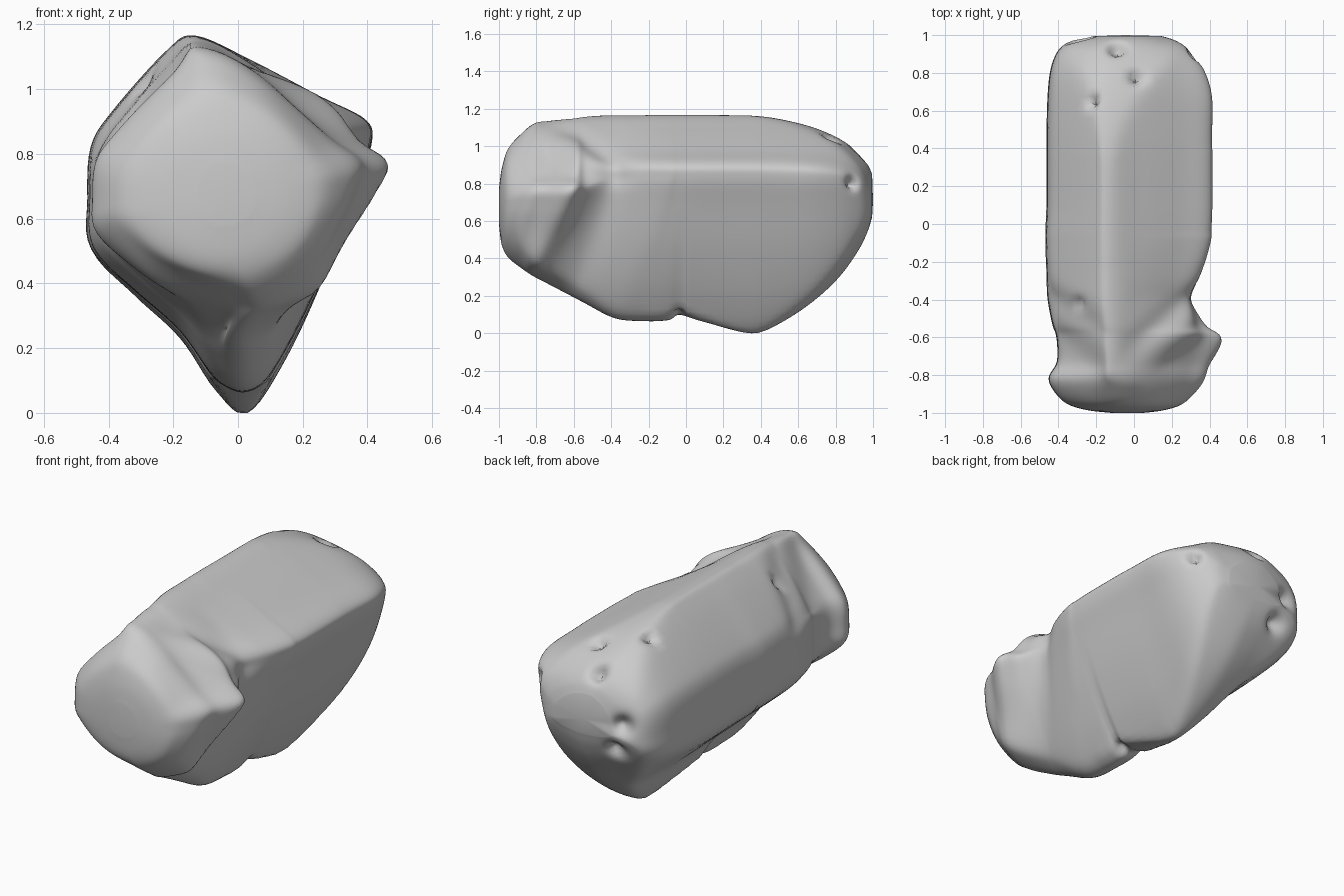
import bpy, bmesh, math
from mathutils import Vector

if "Cube" in bpy.data.objects:
    bpy.data.objects.remove(bpy.data.objects["Cube"])

CX, CZ = -0.05, 0.66
# Cross-sections (x, z), clockwise from the top ridge: long body and flared head
BODY = [(-.13, 1.165), (.05, 1.085), (.25, .98), (.395, .905), (.41, .83), (.36, .68),
        (.27, .43), (.15, .17), (.03, .0), (-.07, .07), (-.18, .23), (-.32, .36),
        (-.455, .50), (-.465, .66), (-.455, .82), (-.39, .93), (-.22, 1.12)]
HEAD = [(-.1, 1.13), (.08, 1.04), (.22, .935), (.35, .84), (.46, .77), (.42, .67),
        (.32, .48), (.21, .22), (.08, .06), (-.01, .12), (-.2, .28), (-.32, .38),
        (-.45, .52), (-.46, .66), (-.45, .78), (-.38, .87), (-.22, 1.03)]
# Stations along the length: y, left x, right x, bottom z, top z, roundness
STATIONS = [
    (-1.0, -.12, .05, .58, .77, 1), (-.985, -.25, .16, .47, .88, .95),
    (-.95, -.36, .26, .40, .99, .65), (-.88, -.43, .33, .345, 1.07, .3),
    (-.81, -.455, .375, .30, 1.125, .1), (-.73, -.41, .40, .26, 1.135, 0),
    (-.6, -.41, .47, .19, 1.15, 0), (-.53, -.43, .38, .155, 1.16, 0),
    (-.4, -.455, .315, .085, 1.165, 0), (-.28, -.46, .35, .065, 1.165, 0),
    (-.1, -.465, .40, .07, 1.165, 0), (-.03, -.465, .405, .095, 1.165, 0),
    (.1, -.46, .41, .06, 1.165, 0), (.35, -.46, .41, .0, 1.162, 0),
    (.5, -.46, .41, .05, 1.145, 0), (.68, -.455, .41, .17, 1.10, .03),
    (.82, -.44, .37, .30, 1.04, .15), (.92, -.40, .30, .44, .97, .35),
    (.97, -.33, .23, .54, .91, .6), (.995, -.22, .15, .62, .85, .8)]
# Surface pits: x, y, z, radius, depth
PITS = [(-.21, .66, 1.09, .035, .06), (0, .78, 1.03, .04, .06), (-.1, .92, .95, .05, .06),
        (.33, .89, .80, .04, .05), (.05, -.04, .11, .04, .03), (-.27, .93, .72, .06, .06),
        (-.22, .95, .56, .06, .06), (-.28, -.43, 1.03, .04, .03)]


def catmull(points, steps, closed):
    """Smooth curve through points of any dimension."""
    n, out = len(points), []
    get = (lambda i: points[i % n]) if closed else (lambda i: points[max(0, min(n - 1, i))])
    for i in range(n if closed else n - 1):
        p = [get(i + k) for k in (-1, 0, 1, 2)]
        for s in range(steps):
            t = s / steps
            out.append(tuple(.5 * (2 * b + (c - a) * t + (2 * a - 5 * b + 4 * c - d) * t * t
                                   + (3 * b - a - 3 * c + d) * t ** 3)
                             for a, b, c, d in zip(*p)))
    if not closed:
        out.append(points[-1])
    return out


def ease(a, b, v):
    t = max(0, min(1, (v - a) / (b - a)))
    return t * t * (3 - 2 * t)


def right_limit(y, line):
    """Right-hand limit at any y along the length."""
    for a, b in zip(line, line[1:]):
        if y <= b[0]:
            return a[2] + (b[2] - a[2]) * max(0, (y - a[0]) / (b[0] - a[0]))
    return line[-1][2]


def shape(h, b, st, line):
    """Place one section point at a station, with a slanted flare behind the head."""
    y, xl, xr, zb, zt, rnd = st
    zone = ease(-1, -.8, y) * (1 - ease(0, .3, y))
    hx, hz = h
    # slanted border between head and body
    if hz > .78:
        slant = .8 * (.42 - hx) if hx > -.1 else .416 + .75 * (hx + .1) - .12 * ease(-.1, -.2, hx)
    elif hx > 0:
        slant = .4 * (.78 - hz)
    else:
        slant = .15
    f = ease(-.58, -.36, y + slant * zone)
    x, z = hx + (b[0] - hx) * f, hz + (b[1] - hz) * f
    if hx > 0 and hz < .78:
        xr = right_limit(y + slant * zone, line)
    # scale about the centre, then round towards an ellipse
    dx, dz = x - CX, z - CZ
    u = dx / (.46 - .05 * f - CX) if dx > 0 else dx / (CX + .465)
    low, high = .06 * (1 - f), 1.13 + .035 * f
    v = dz / (high - CZ) if dz > 0 else dz / (CZ - low)
    r = math.hypot(u, v)
    k = 1 - max(0, rnd) * (1 - 1 / r)
    u, v = u * k, v * k
    px = CX + u * (xr - CX if u > 0 else CX - xl)
    # chamfer the ends: part scaled, part cut off
    back = y > 0
    keep = 1 - min(1, max(0, rnd) * (1.4 if back else 2))
    if v > 0:
        scaled = CZ + v * (zt - CZ)
        cut = min(zt, CZ + v * (high - CZ))
        return px, scaled + (cut - scaled) * (.7 if back else .3) * keep
    scaled = CZ + v * (CZ - zb)
    cut = max(zb, CZ + v * (CZ - low))
    return px, scaled + (cut - scaled) * (.75 if back else .45) * keep


def groove(x, y, z):
    """Depth of the slanted valley behind the flared head."""
    if z < .75:
        return 0
    line = -.72 + (x + .1) * .8 if x > -.1 else -.60 - (x + .1) * .6
    return .025 * ease(0, .15, abs(x + .1)) * ease(.75, .85, z) * math.exp(-((y - line) / .07) ** 2)


# Loft the body through all stations
bm = bmesh.new()
body, head = catmull(BODY, 6, True), catmull(HEAD, 6, True)
stations = catmull(STATIONS, 6, False)
rings = []
for st in stations:
    ring = []
    for h, b in zip(head, body):
        x, z = shape(h, b, st, stations)
        k = 1 - groove(x, st[0], z) / max(.2, math.hypot(x - CX, z - CZ))
        ring.append(bm.verts.new((CX + (x - CX) * k, st[0], CZ + (z - CZ) * k)))
    rings.append(ring)
for a, b in zip(rings, rings[1:]):
    for i in range(len(a)):
        j = (i + 1) % len(a)
        bm.faces.new((a[i], a[j], b[j], b[i]))

# Close both ends with fans
for ring, tip in ((rings[0], -1.0), (rings[-1], 1.0)):
    c = bm.verts.new((CX, tip, sum(v.co.z for v in ring) / len(ring)))
    for i in range(len(ring)):
        bm.faces.new((ring[i], ring[(i + 1) % len(ring)], c))

# Relax the seams
for _ in range(4):
    bmesh.ops.smooth_vert(bm, verts=[v for v in bm.verts if -.95 < v.co.y < -.2 or .4 < v.co.y < .95],
                          factor=.5, use_axis_x=True, use_axis_y=False, use_axis_z=True)

# Press the pits into the surface
for x, y, z, r, depth in PITS:
    near = min(bm.verts, key=lambda v: (v.co - Vector((x, y, z))).length).co.copy()
    inward = (Vector((CX, y * .7, CZ)) - near).normalized()
    for v in bm.verts:
        d = (v.co - near).length
        if d < 2.5 * r:
            v.co += inward * depth * math.exp(-(d / r) ** 2 * 1.5)

bmesh.ops.recalc_face_normals(bm, faces=bm.faces[:])
mesh = bpy.data.meshes.new("rock_body")
bm.to_mesh(mesh)
bm.free()
rock = bpy.data.objects.new("rock_body", mesh)
bpy.context.collection.objects.link(rock)
bpy.context.view_layer.objects.active = rock
rock.select_set(True)
bpy.ops.object.shade_smooth_by_angle(angle=math.radians(50))
